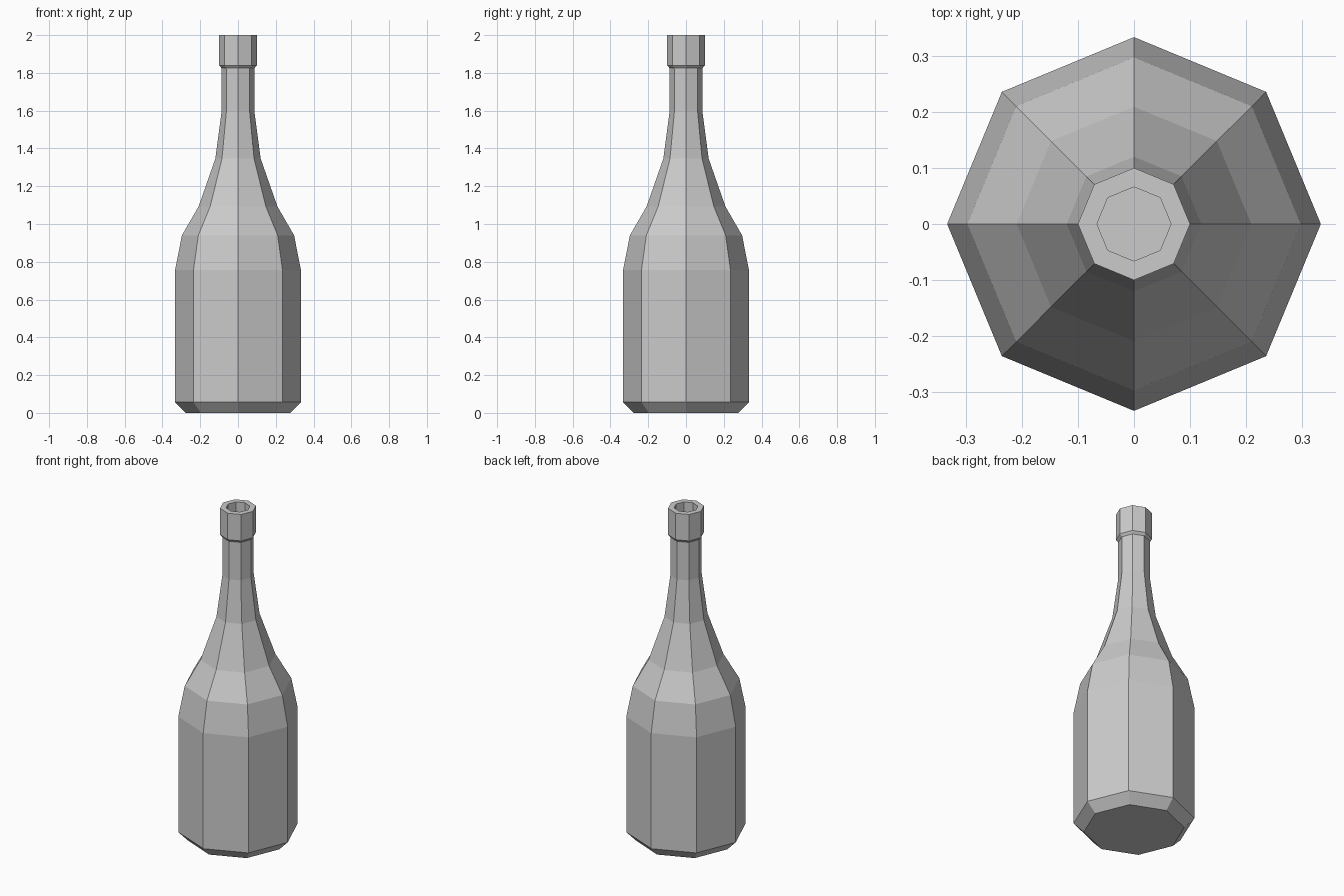
import bpy, bmesh
from math import cos, sin, pi

if "Cube" in bpy.data.objects:
    bpy.data.objects.remove(bpy.data.objects["Cube"])

SIDES = 8

# Bottle profile as (radius, height), from base up and then down into the mouth
profile = [
    (0.277, 0.0), (0.333, 0.057), (0.333, 0.757), (0.297, 0.94),
    (0.209, 1.092), (0.12, 1.346), (0.087, 1.595), (0.087, 1.825),
    (0.1, 1.84), (0.1, 2.0), (0.066, 2.0), (0.066, 1.84),
]

bm = bmesh.new()
rings = [[bm.verts.new((r * cos(2 * pi * i / SIDES), r * sin(2 * pi * i / SIDES), z))
          for i in range(SIDES)] for r, z in profile]

# Walls between successive rings
for low, high in zip(rings, rings[1:]):
    for i in range(SIDES):
        j = (i + 1) % SIDES
        bm.faces.new((low[i], low[j], high[j], high[i]))

# Base and floor of the mouth
bm.faces.new(rings[0][::-1])
bm.faces.new(rings[-1])

mesh = bpy.data.meshes.new("bottle")
bm.to_mesh(mesh)
bm.free()
bpy.context.collection.objects.link(bpy.data.objects.new("bottle", mesh))
